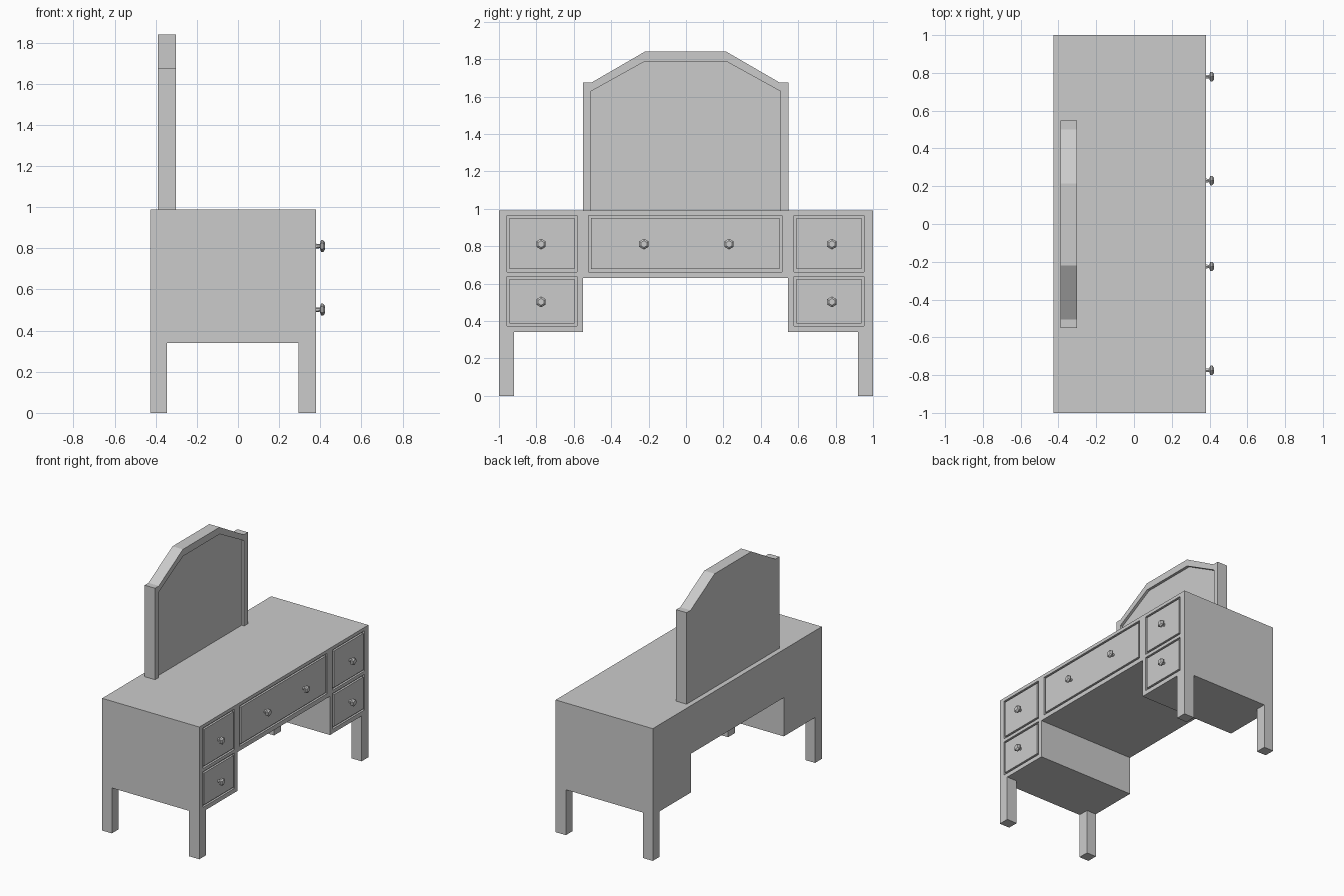
import bpy, bmesh, math
from mathutils import Matrix

if "Cube" in bpy.data.objects:
    bpy.data.objects.remove(bpy.data.objects["Cube"])

FRONT, BACK = 0.38, -0.425


def prism(name, pts, x0, x1):
    """Extrude a (y, z) outline from x0 to x1."""
    bm = bmesh.new()
    face = bm.faces.new([bm.verts.new((x0, y, z)) for y, z in pts])
    new = bmesh.ops.extrude_face_region(bm, geom=[face])["geom"]
    bmesh.ops.translate(bm, vec=(x1 - x0, 0, 0),
                        verts=[g for g in new if isinstance(g, bmesh.types.BMVert)])
    bmesh.ops.recalc_face_normals(bm, faces=bm.faces)
    me = bpy.data.meshes.new(name)
    bm.to_mesh(me)
    bm.free()
    ob = bpy.data.objects.new(name, me)
    bpy.context.collection.objects.link(ob)
    return ob


def box(name, x0, x1, y0, y1, z0, z1):
    return prism(name, [(y0, z0), (y1, z0), (y1, z1), (y0, z1)], x0, x1)


def cut(ob, cutter):
    """Subtract cutter from ob, then discard it."""
    cutter.hide_render = True
    mod = ob.modifiers.new("cut", 'BOOLEAN')
    mod.operation, mod.solver, mod.object = 'DIFFERENCE', 'EXACT', cutter
    bpy.context.view_layer.objects.active = ob
    bpy.ops.object.modifier_apply(modifier=mod.name)
    bpy.data.objects.remove(cutter)


def knob(name, y, z):
    """Six-sided turned knob pointing along +x."""
    profile = [(-0.005, 0.012), (0.018, 0.010), (0.024, 0.029),
               (0.034, 0.029), (0.043, 0.018)]
    bm = bmesh.new()
    rings = [[bm.verts.new((FRONT + x, y + r * math.cos(math.pi / 3 * i + math.pi / 6),
                            z + r * math.sin(math.pi / 3 * i + math.pi / 6)))
              for i in range(6)] for x, r in profile]
    for a, b in zip(rings, rings[1:]):
        for i in range(6):
            bm.faces.new([a[i], a[(i + 1) % 6], b[(i + 1) % 6], b[i]])
    bm.faces.new(rings[0])
    bm.faces.new(rings[-1])
    bmesh.ops.recalc_face_normals(bm, faces=bm.faces)
    me = bpy.data.meshes.new(name)
    bm.to_mesh(me)
    bm.free()
    bpy.context.collection.objects.link(bpy.data.objects.new(name, me))


# Carcass: two pedestals joined by the centre section
carcass = prism("carcass", [(-1, 0.34), (-0.55, 0.34), (-0.55, 0.63), (0.545, 0.63),
                            (0.545, 0.34), (1, 0.34), (1, 0.99), (-1, 0.99)], BACK, FRONT)

# Drawers set flush into the front, with a narrow groove around each
drawers = {
    "upper_left_drawer": (-0.957, -0.582, 0.663, 0.965, [-0.775]),
    "lower_left_drawer": (-0.957, -0.582, 0.372, 0.638, [-0.775]),
    "centre_drawer": (-0.522, 0.513, 0.663, 0.965, [-0.225, 0.23]),
    "upper_right_drawer": (0.577, 0.953, 0.663, 0.965, [0.78]),
    "lower_right_drawer": (0.577, 0.953, 0.372, 0.638, [0.78]),
}
DEPTH, GAP = 0.015, 0.014
for name, (y0, y1, z0, z1, knobs) in drawers.items():
    cut(carcass, box("cutter", FRONT - DEPTH, FRONT + 0.1, y0, y1, z0, z1))
    box(name, FRONT - DEPTH - 0.005, FRONT, y0 + GAP, y1 - GAP, z0 + GAP, z1 - GAP)
    for i, y in enumerate(knobs):
        knob(f"{name}_knob_{i + 1}", y, (z0 + z1) / 2 - 0.003)

# Legs
for fname, x0, x1 in (("front", 0.295, FRONT), ("back", BACK, -0.345)):
    for sname, y0, y1 in (("left", -1, -0.92), ("right", 0.92, 1)):
        box(f"{fname}_{sname}_leg", x0, x1, y0, y1, 0, 0.34)

# Mirror: solid outline with a recessed face
mirror = prism("mirror", [(-0.55, 0.985), (0.547, 0.985), (0.547, 1.675), (0.5, 1.675),
                          (0.215, 1.84), (-0.22, 1.84), (-0.505, 1.675), (-0.55, 1.675)],
               -0.388, -0.302)
cut(mirror, prism("cutter", [(-0.508, 0.9), (0.505, 0.9), (0.505, 1.628), (0.215, 1.788),
                             (-0.22, 1.788), (-0.508, 1.628)], -0.322, -0.2))
